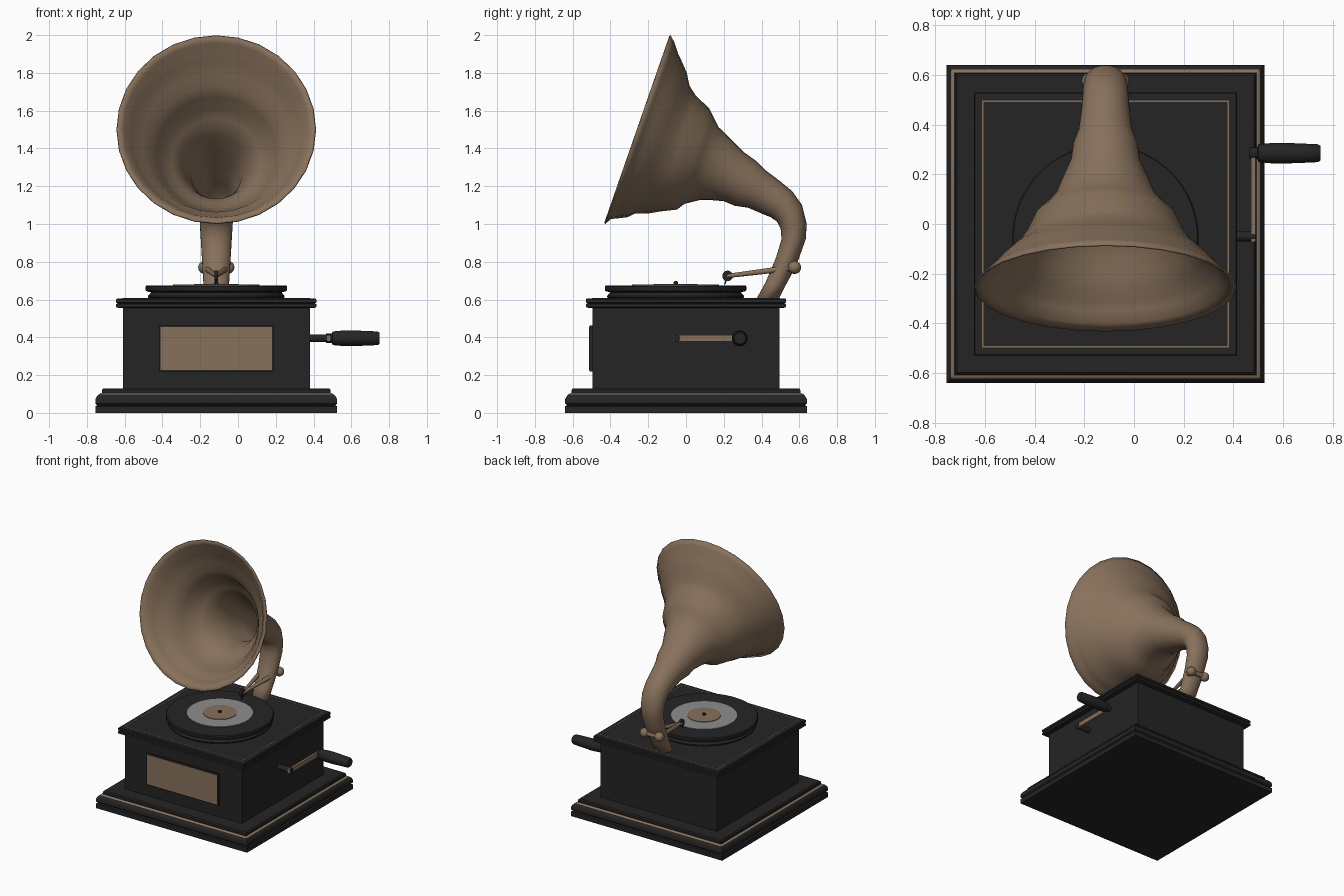
import bpy, bmesh, math
from mathutils import Vector as V

if "Cube" in bpy.data.objects:
    bpy.data.objects.remove(bpy.data.objects["Cube"])

CX = -0.115          # middle of cabinet, platter and horn


def material(name, col):
    m = bpy.data.materials.new(name)
    m.diffuse_color = (*col, 1)
    m.use_nodes = True
    m.node_tree.nodes["Principled BSDF"].inputs["Base Color"].default_value = m.diffuse_color
    return m


BLACK = material("black lacquer", (0.018, 0.018, 0.018))
BROWN = material("antique brass", (0.245, 0.165, 0.105))
GREY = material("record grey", (0.27, 0.27, 0.27))


def skin(name, rings, mats, caps=True, stripe=None, angle=35):
    """Join equal-sided rings; band number `stripe` takes the second material."""
    bm = bmesh.new()
    rows = [[bm.verts.new(p) for p in r] for r in rings]
    n = len(rows[0])
    for k, (a, b) in enumerate(zip(rows, rows[1:])):
        for i in range(n):
            j = (i + 1) % n
            f = bm.faces.new((a[i], a[j], b[j], b[i]))
            f.material_index = 1 if k == stripe else 0
    if caps:
        bm.faces.new(rows[0][::-1])
        bm.faces.new(rows[-1])
    bmesh.ops.recalc_face_normals(bm, faces=bm.faces)
    me = bpy.data.meshes.new(name)
    bm.to_mesh(me)
    bm.free()
    for m in mats:
        me.materials.append(m)
    me.shade_smooth()
    me.set_sharp_from_angle(angle=math.radians(angle))
    ob = bpy.data.objects.new(name, me)
    bpy.context.collection.objects.link(ob)
    return ob


def square(name, profile, mats, **kw):
    """Square moulding from (half width, z) pairs."""
    corners = ((-1, -1), (1, -1), (1, 1), (-1, 1))
    return skin(name, [[(CX + sx * h, sy * h, z) for sx, sy in corners]
                       for h, z in profile], mats, **kw)


def lathe(name, start, axis, profile, mat, n=24):
    """Turned part from (radius, distance along axis) pairs."""
    start, axis = V(start), V(axis).normalized()
    u = axis.orthogonal().normalized()
    w = axis.cross(u)
    ang = [math.tau * i / n for i in range(n)]
    return skin(name, [[start + axis * t + (u * math.cos(a) + w * math.sin(a)) * r
                        for a in ang] for r, t in profile], [mat])


def rod(name, a, b, r1, r2, mat, n=16):
    d = V(b) - V(a)
    return lathe(name, a, d, [(r1, 0), (r2, d.length)], mat, n)


def box(name, lo, hi, mat):
    (x0, y0, z0), (x1, y1, z1) = lo, hi
    return skin(name, [[(x0, y0, z), (x1, y0, z), (x1, y1, z), (x0, y1, z)]
                       for z in (z0, z1)], [mat])


# Cabinet: stepped plinth with brass line, body, moulded lid with inlay
square("plinth", [(.64, 0), (.64, .035), (.63, .04), (.64, .05), (.64, .072),
                  (.634, .085), (.622, .098), (.61, .105), (.605, .105),
                  (.605, .122), (.598, .13)], [BLACK, BROWN], stripe=6)
square("cabinet_body", [(.495, .12), (.495, .56)], [BLACK])
square("lid", [(.515, .555), (.53, .56), (.53, .576), (.522, .58), (.53, .585),
               (.53, .6), (.525, .605)], [BLACK])
square("lid_inlay", [(.497, .604), (.497, .607), (.491, .607), (.491, .604)],
       [BROWN], caps=False)

# Front panel
box("panel_frame", (-.418, -.51, .22), (.188, -.49, .462), BLACK)
box("front_panel", (-.41, -.514, .228), (.18, -.508, .454), BROWN)

# Turntable, record band, label and spindle
UP = (0, 0, 1)
DISC = (CX, -.055, 0)
lathe("turntable", DISC, UP, [(.345, .60), (.362, .612), (.362, .62), (.345, .638),
                              (.372, .645), (.375, .652), (.375, .668), (.37, .675)],
      BLACK, 64)
lathe("record_band", DISC, UP, [(.23, .674), (.23, .679)], GREY, 48)
lathe("record_label", DISC, UP, [(.117, .678), (.117, .683)], BROWN, 48)
lathe("spindle", DISC, UP, [(.012, .68), (.012, .692), (.006, .698)], BLACK, 12)

# Horn: each section is (upper y, upper z, lower y, lower z) of its side outline
sections = [
    (-.085, 1.997, -.43, 1.003), (-.065, 1.96, -.40, 1.03),
    (-.045, 1.90, -.35, 1.035), (-.035, 1.88, -.31, 1.04),
    (0, 1.80, -.27, 1.06), (.015, 1.73, -.20, 1.06),
    (.05, 1.675, -.14, 1.07), (.12, 1.61, -.05, 1.08),
    (.145, 1.56, -.01, 1.11), (.17, 1.51, .07, 1.13),
    (.21, 1.47, .14, 1.13), (.30, 1.38, .20, 1.125),
    (.37, 1.33, .26, 1.10), (.42, 1.28, .33, 1.09),
    (.50, 1.22, .40, 1.06), (.56, 1.17, .45, 1.04),
    (.61, 1.10, .485, 1.015), (.635, 1.0, .505, .975),
    (.63, .92, .51, .92), (.58, .78, .48, .82),
    (.52, .67, .425, .69), (.48, .59, .37, .59)]
rings = []
for ty, tz, by, bz in sections:
    top, bot = V((CX, ty, tz)), V((CX, by, bz))
    mid, half = (top + bot) / 2, (top - bot) / 2
    rx = max(half.length, .065 + .06 * (mid.z - .7))   # neck is a little oval
    rings.append([mid + half * math.cos(a) + V((rx * math.sin(a), 0, 0))
                  for a in [math.tau * i / 28 for i in range(28)]])
horn = skin("horn", rings, [BROWN], caps=False, angle=50)
shell = horn.modifiers.new("thickness", "SOLIDIFY")
shell.thickness, shell.offset = .008, 0

# Sound arm: two rods from pivots beside the neck to the needle head
HEAD = V((CX, .22, .725))
BALL = [(.034 * math.sin(math.pi * k / 10) + .0005, -.034 * math.cos(math.pi * k / 10))
        for k in range(11)]
for side, s in (("left", -1), ("right", 1)):
    pivot = V((CX + s * .062, .575, .77))
    lathe(side + "_pivot", pivot, (1, 0, 0), BALL, BROWN, 20)
    rod(side + "_arm_rod", pivot, HEAD, .017, .011, BROWN)
rod("pivot_bar", (CX - .07, .575, .77), (CX + .07, .575, .77), .018, .018, BROWN)
rod("needle_head", HEAD - V((.009, 0, 0)), HEAD + V((.009, 0, 0)), .028, .028, BLACK, 24)
rod("needle", HEAD, HEAD - V((0, .015, .045)), .006, .003, BLACK, 8)

# Crank: shaft, brass arm and turned handle
rod("crank_shaft", (.37, -.05, .395), (.492, -.05, .395), .02, .02, BLACK)
box("crank_arm", (.472, -.072, .378), (.49, .285, .412), BROWN)
lathe("crank_handle", (.465, .285, .395), (1, 0, 0),
      [(.024, 0), (.024, .032), (.036, .036), (.041, .09), (.042, .13),
       (.039, .21), (.036, .275), (.03, .285)], BLACK)
